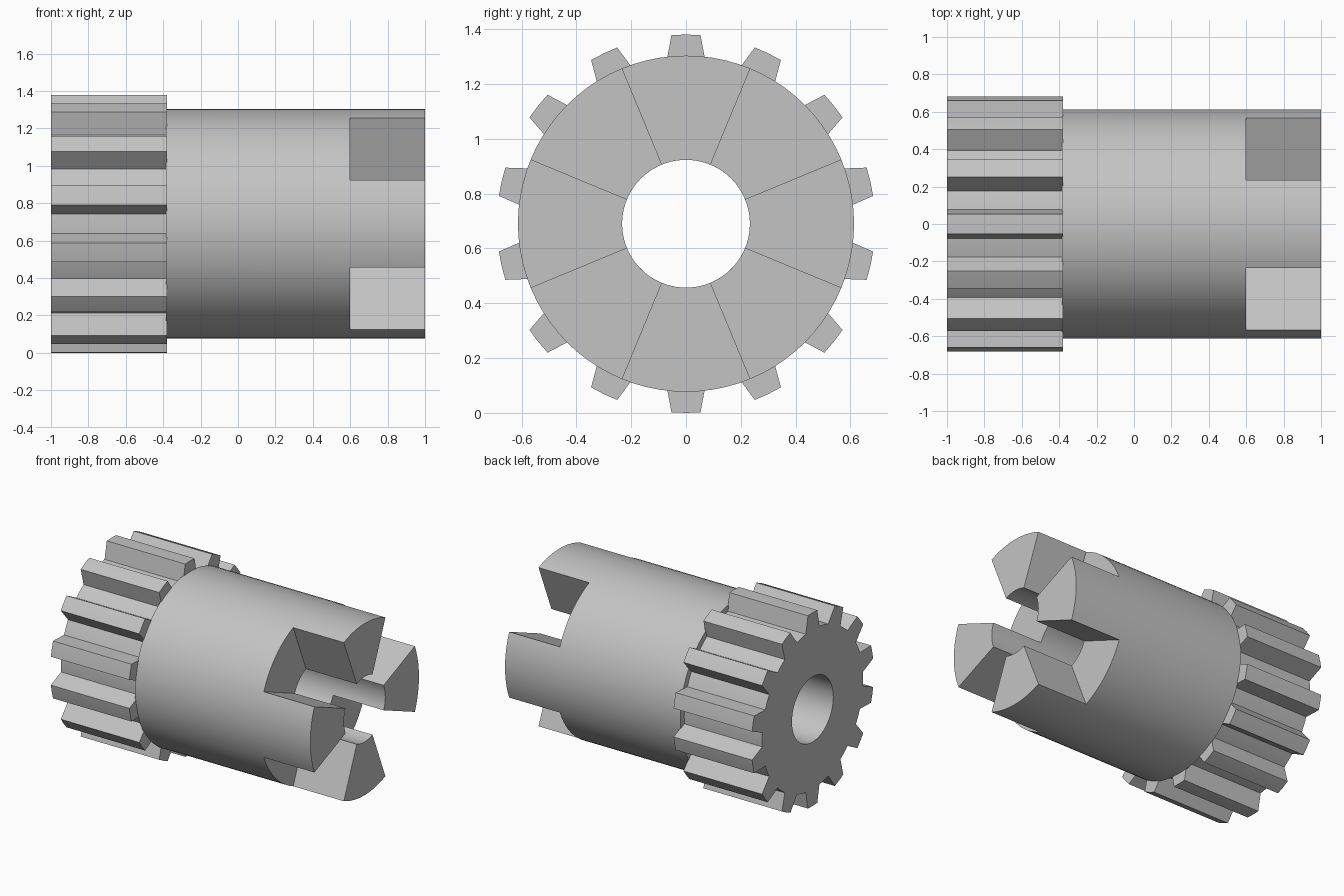
import bpy, bmesh
from math import sin, cos, pi, atan2, hypot, radians

cube = bpy.data.objects.get("Cube")
if cube:
    bpy.data.objects.remove(cube)

AXIS_Z = 0.69      # height of the shaft axis
BORE = 0.233
BODY = 0.613
TIP, ROOT = 0.69, 0.57
TEETH = 14

steel = bpy.data.materials.new("grey_steel")
steel.use_nodes = True
grey = (0.55, 0.55, 0.55, 1)
steel.diffuse_color = grey
steel.node_tree.nodes["Principled BSDF"].inputs["Base Color"].default_value = grey


def ring(bm, x, points):
    """Loop of vertices at x from (radius, angle) pairs, angle 0 pointing up."""
    return [bm.verts.new((x, r * sin(a), AXIS_Z + r * cos(a))) for r, a in points]


def finish(bm, name):
    bmesh.ops.recalc_face_normals(bm, faces=bm.faces)
    mesh = bpy.data.meshes.new(name)
    bm.to_mesh(mesh)
    bm.free()
    mesh.materials.append(steel)
    obj = bpy.data.objects.new(name, mesh)
    bpy.context.collection.objects.link(obj)
    bpy.ops.object.select_all(action='DESELECT')
    obj.select_set(True)
    bpy.context.view_layer.objects.active = obj
    bpy.ops.object.shade_smooth_by_angle(angle=radians(30))


# Gear: tapered teeth around a bored core
def polar(half_width, radius):
    return radius, atan2(half_width, radius)


root_half = atan2(0.077, ROOT)
tip_half = atan2(0.053, TIP)
outline = []
for t in range(TEETH):
    mid = 2 * pi * t / TEETH
    outline += [(ROOT, mid - root_half), (TIP, mid - tip_half), (TIP, mid),
                (TIP, mid + tip_half), (ROOT, mid + root_half),
                (ROOT, mid + pi / TEETH)]
n = len(outline)
bore = [(BORE, 2 * pi * (i - 2) / n) for i in range(n)]

bm = bmesh.new()
loops = [ring(bm, -1, bore), ring(bm, -1, outline),
         ring(bm, -0.38, outline), ring(bm, -0.38, bore)]
for k in range(4):
    a, b = loops[k], loops[(k + 1) % 4]
    for i in range(n):
        j = (i + 1) % n
        bm.faces.new((a[i], a[j], b[j], b[i]))
finish(bm, "pinion_gear")

# Body: bored sleeve whose far end rises into four clutch claws
STEPS = 80
eighth = STEPS // 8
angles = [2 * pi * (i - eighth / 2) / STEPS for i in range(STEPS)]
outer = [(BODY, a) for a in angles]
inner = [(BORE, a) for a in angles]

bm = bmesh.new()
back_in, back_out = ring(bm, -0.385, inner), ring(bm, -0.385, outer)
floor_in, floor_out = ring(bm, 0.6, inner), ring(bm, 0.6, outer)
end_in, end_out = ring(bm, 1, inner), ring(bm, 1, outer)


def strip(a, b, i):
    j = (i + 1) % STEPS
    bm.faces.new((a[i], a[j], b[j], b[i]))


for i in range(STEPS):
    strip(back_in, back_out, i)
    strip(back_out, floor_out, i)
    strip(back_in, floor_in, i)
    if (i // eighth) % 2 == 0:          # claw
        strip(floor_out, end_out, i)
        strip(floor_in, end_in, i)
        strip(end_in, end_out, i)
    else:                               # slot floor
        strip(floor_in, floor_out, i)
    if i % eighth == 0:                 # claw side walls
        bm.faces.new((floor_in[i], floor_out[i], end_out[i], end_in[i]))
bmesh.ops.delete(bm, geom=[v for v in bm.verts if not v.link_faces], context='VERTS')
finish(bm, "clutch_sleeve")
